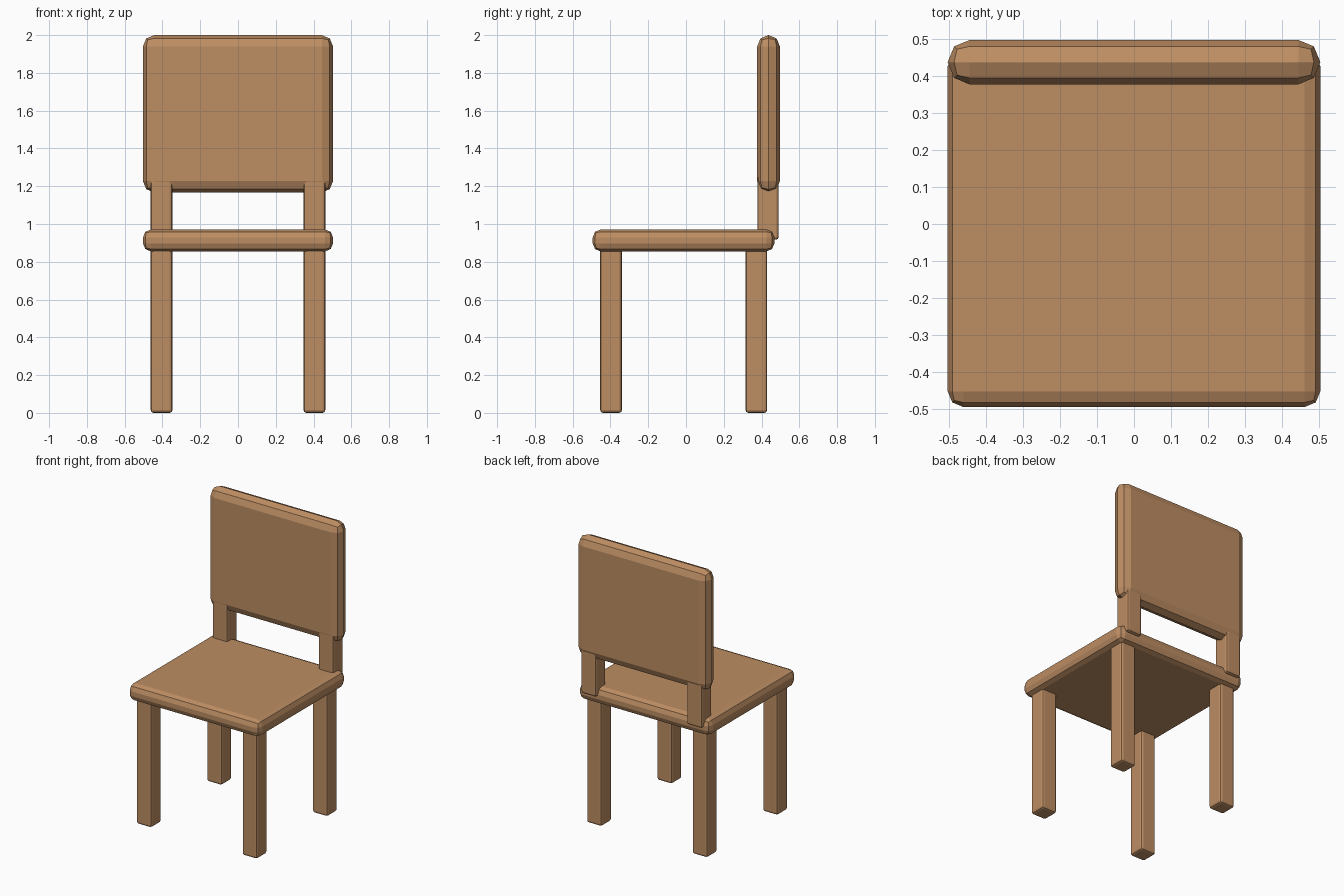
import bpy
import bmesh
from mathutils import Vector

default_cube = bpy.data.objects.get("Cube")
if default_cube:
    bpy.data.objects.remove(default_cube, do_unlink=True)

# Single warm wood colour
WOOD = (0.51, 0.27, 0.125, 1.0)
wood = bpy.data.materials.new("warm wood")
wood.use_nodes = True
wood.diffuse_color = WOOD
wood.node_tree.nodes["Principled BSDF"].inputs["Base Color"].default_value = WOOD


def board(name, x, y, z, bevel):
    """Box spanning the given (min, max) ranges, with faceted rounded edges."""
    low, high = (Vector(corner) for corner in zip(x, y, z))
    bm = bmesh.new()
    bmesh.ops.create_cube(bm, size=1)
    bmesh.ops.scale(bm, vec=high - low, verts=bm.verts)
    mesh = bpy.data.meshes.new(name)
    bm.to_mesh(mesh)
    bm.free()
    mesh.materials.append(wood)
    obj = bpy.data.objects.new(name, mesh)
    obj.location = (low + high) / 2
    bpy.context.collection.objects.link(obj)
    rounding = obj.modifiers.new("rounded edges", "BEVEL")
    rounding.width = bevel
    rounding.segments = 2
    return obj


# Seat and backrest
board("seat", (-0.503, 0.503), (-0.494, 0.468), (0.855, 0.971), 0.042)
board("backrest", (-0.503, 0.503), (0.377, 0.497), (1.167, 2.0), 0.0595)

# Legs and backrest supports, one set per side
for side, x in (("right", (-0.462, -0.347)), ("left", (0.347, 0.462))):
    board(f"front_leg_{side}", x, (-0.454, -0.339), (0, 0.9), 0.015)
    board(f"back_leg_{side}", x, (0.315, 0.430), (0, 0.9), 0.015)
    board(f"backrest_support_{side}", x, (0.378, 0.491), (0.917, 1.26), 0.015)
